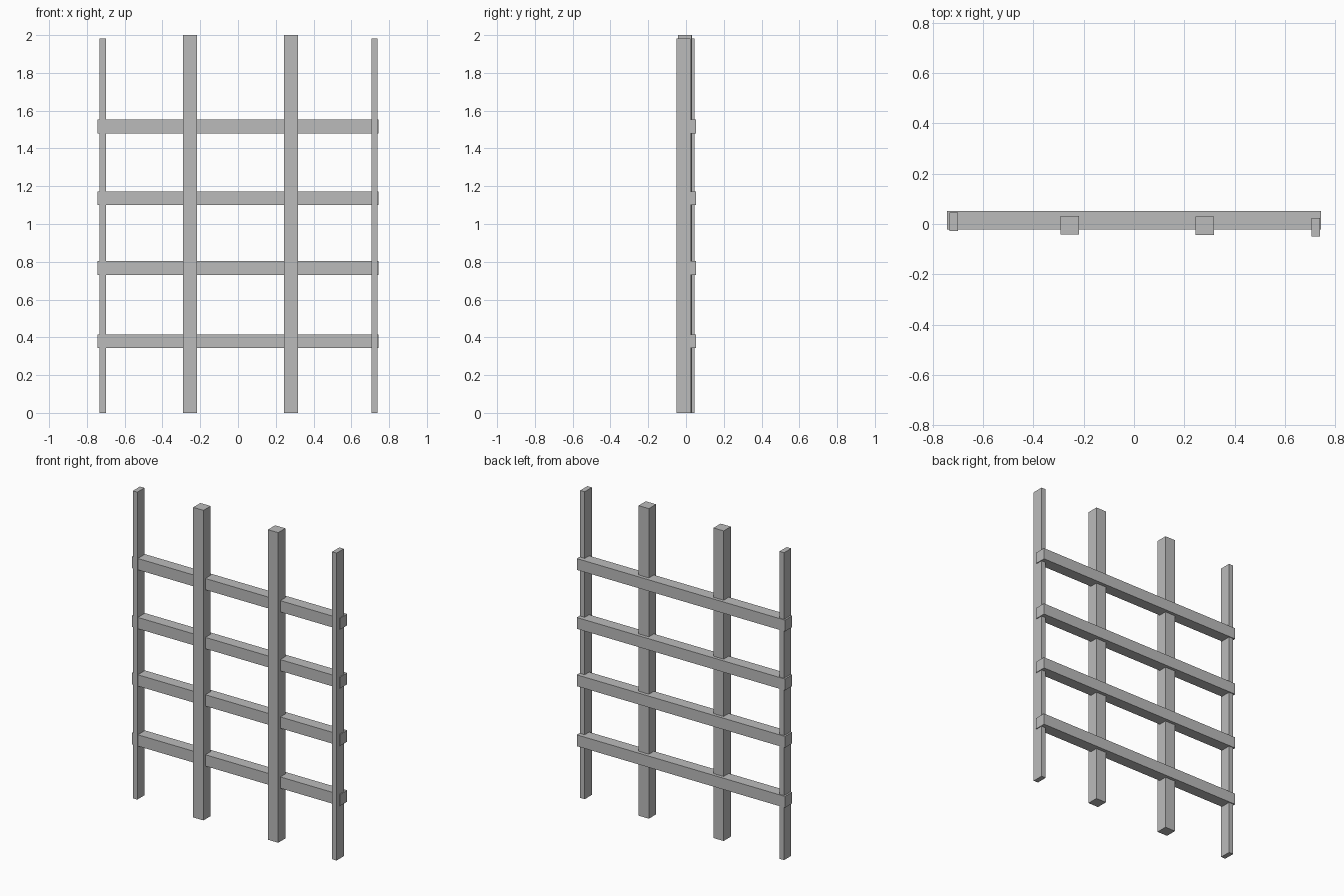
import bpy
from mathutils import Vector

cube = bpy.data.objects.get("Cube")
if cube:
    bpy.data.objects.remove(cube, do_unlink=True)

grey = bpy.data.materials.new("plain_grey")
grey.use_nodes = True
colour = (0.5, 0.5, 0.5, 1)
grey.diffuse_color = colour
grey.node_tree.nodes["Principled BSDF"].inputs["Base Color"].default_value = colour


def beam(name, low, high):
    """Box between two opposite corners."""
    low, high = Vector(low), Vector(high)
    bpy.ops.mesh.primitive_cube_add(size=1, location=(low + high) / 2)
    obj = bpy.context.object
    obj.name = name
    obj.scale = high - low
    bpy.ops.object.transform_apply(location=False, rotation=False, scale=True)
    obj.data.materials.append(grey)


DEPTH = 0.073

# Upright posts: name, left edge, width, front face, height
posts = [
    ("right_outer_post", -0.732, 0.032, -0.027, 1.983),
    ("right_inner_post", -0.291, 0.073, -0.041, 2.0),
    ("left_inner_post", 0.244, 0.073, -0.043, 2.0),
    ("left_outer_post", 0.706, 0.032, -0.049, 1.983),
]
for name, x, width, y, height in posts:
    beam(name, (x, y, 0), (x + width, y + DEPTH, height))

# Horizontal rails, set slightly into the posts from behind
for i, z in enumerate((0.343, 0.73, 1.1, 1.48)):
    beam(f"rail_{i + 1}", (-0.743, -0.021, z), (0.743, 0.052, z + DEPTH))
